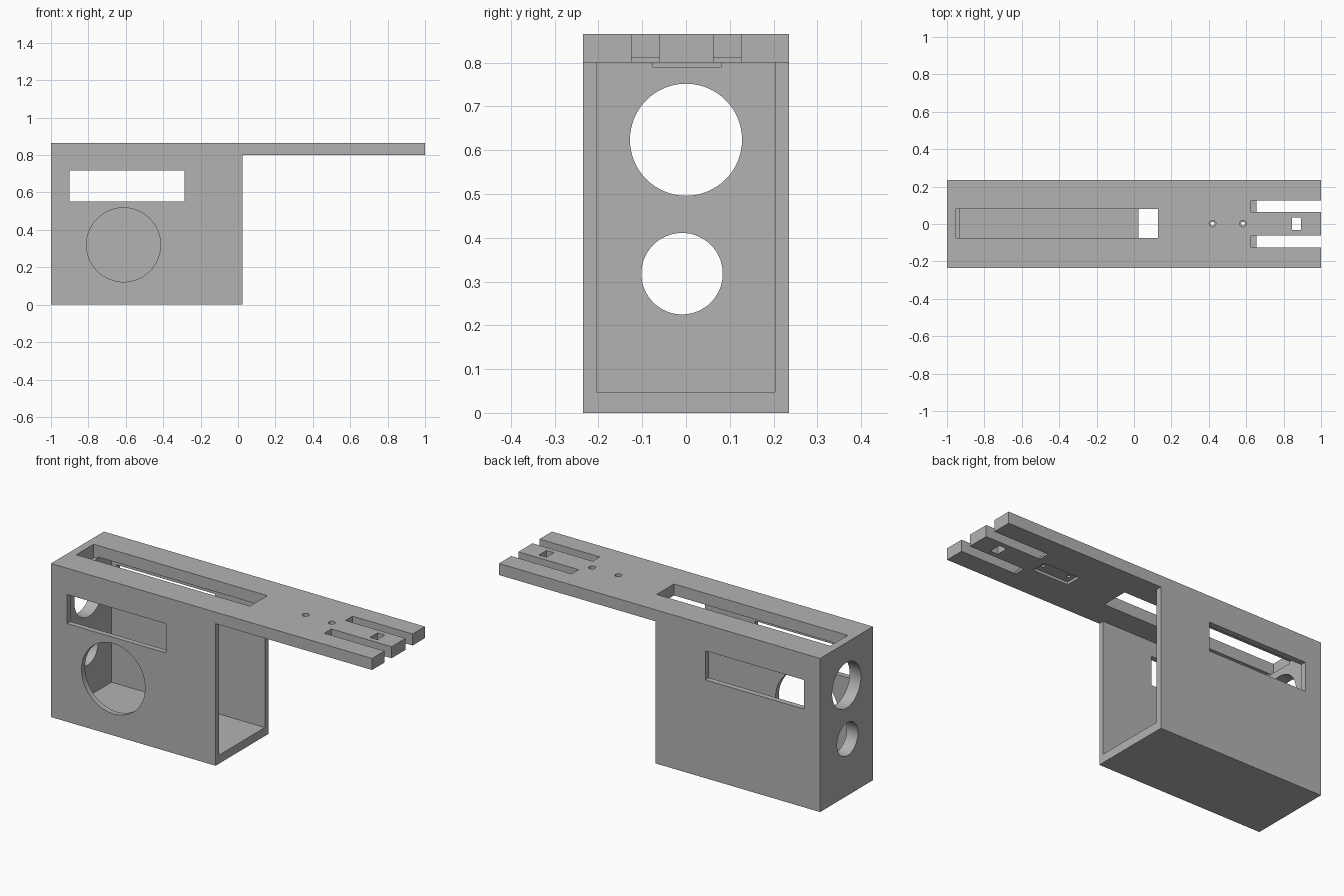
import bpy, bmesh, math
from mathutils import Matrix

cube = bpy.data.objects.get("Cube")
if cube:
    bpy.data.objects.remove(cube, do_unlink=True)

grey = bpy.data.materials.new("plain grey")
grey.use_nodes = True
colour = (0.45, 0.45, 0.45, 1)
grey.diffuse_color = colour
grey.node_tree.nodes["Principled BSDF"].inputs["Base Color"].default_value = colour


def add_object(name, bm):
    bmesh.ops.recalc_face_normals(bm, faces=bm.faces)
    mesh = bpy.data.meshes.new(name)
    bm.to_mesh(mesh)
    bm.free()
    mesh.materials.append(grey)
    obj = bpy.data.objects.new(name, mesh)
    bpy.context.collection.objects.link(obj)
    return obj


def box(name, x, y, z):
    bm = bmesh.new()
    bmesh.ops.create_cube(bm, size=1)
    for v in bm.verts:
        v.co = [lo + (c + 0.5) * (hi - lo) for c, (lo, hi) in zip(v.co, (x, y, z))]
    return add_object(name, bm)


def cylinder(name, centre, radius, depth, axis="Z", sides=64):
    bm = bmesh.new()
    turn = {"X": Matrix.Rotation(math.pi / 2, 4, "Y"),
            "Y": Matrix.Rotation(math.pi / 2, 4, "X"),
            "Z": Matrix()}[axis]
    bmesh.ops.create_cone(bm, cap_ends=True, segments=sides, radius1=radius, radius2=radius,
                          depth=depth, matrix=Matrix.Translation(centre) @ turn)
    return add_object(name, bm)


def cut(target, cutter):
    cutter.hide_render = True
    mod = target.modifiers.new("cut", "BOOLEAN")
    mod.operation = "DIFFERENCE"
    mod.solver = "EXACT"
    mod.object = cutter
    bpy.context.view_layer.objects.active = target
    bpy.ops.object.modifier_apply(modifier=mod.name)
    bpy.data.objects.remove(cutter, do_unlink=True)


# Side profile of housing and arm, extruded across the width
W, TOP, ARM_Z, BOX_X = 0.235, 0.865, 0.8, 0.025
bm = bmesh.new()
outline = [(-1, 0), (BOX_X, 0), (BOX_X, ARM_Z), (1, ARM_Z), (1, TOP), (-1, TOP)]
face = bm.faces.new([bm.verts.new((x, -W, z)) for x, z in outline])
side = bmesh.ops.extrude_face_region(bm, geom=[face])
bmesh.ops.translate(bm, vec=(0, 2 * W, 0),
                    verts=[g for g in side["geom"] if isinstance(g, bmesh.types.BMVert)])
housing = add_object("housing_with_arm", bm)

# Open-ended hollow
cut(housing, box("hollow", (-0.93, 0.1), (-0.205, 0.203), (0.048, ARM_Z)))

# Side windows, front round opening, end wall openings
cut(housing, box("windows", (-0.9, -0.285), (-0.4, 0.4), (0.553, 0.717)))
cut(housing, cylinder("front_opening", (-0.612, -0.22, 0.32), 0.198, 0.1, "Y"))
cut(housing, cylinder("upper_end_opening", (-0.97, 0, 0.624), 0.128, 0.2, "X"))
cut(housing, cylinder("lower_end_opening", (-0.97, -0.009, 0.318), 0.093, 0.2, "X"))

# Long slot in the top plate
cut(housing, box("top_slot", (-0.955, 0.127), (-0.075, 0.08), (0.79, 0.9)))

# Stepped finger slots at the arm tip
for y in ((-0.125, -0.062), (0.063, 0.126)):
    cut(housing, box("finger_slot", (0.655, 1.1), y, (0.7, 0.9)))
    cut(housing, box("finger_step", (0.625, 0.7), y, (0.812, 0.9)))

# Square hole in the middle finger
cut(housing, box("square_hole", (0.845, 0.892), (-0.033, 0.035), (0.7, 0.9)))

# Underside pocket and counterbored screw holes
cut(housing, box("pocket", (0.39, 0.61), (-0.042, 0.046), (0.7, 0.815)))
for x in (0.42, 0.583):
    cut(housing, cylinder("screw_hole", (x, 0.002, 0.83), 0.01, 0.2, sides=24))
    cut(housing, cylinder("screw_head", (x, 0.002, 0.87), 0.018, 0.05, sides=24))

bpy.context.view_layer.objects.active = housing
housing.select_set(True)
bpy.ops.object.shade_smooth_by_angle(angle=math.radians(30))
